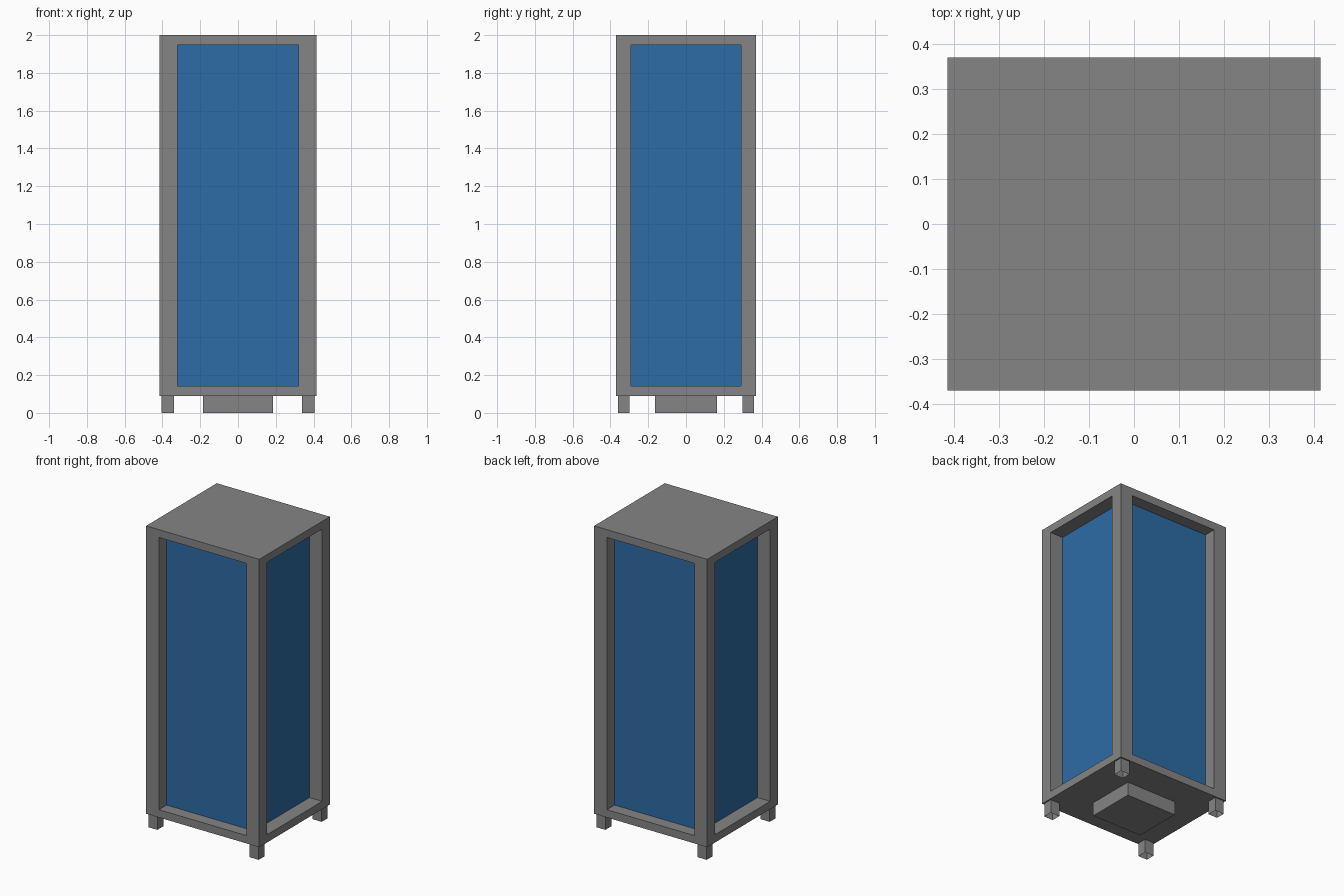
import bpy
import bmesh
from mathutils import Vector

cube = bpy.data.objects.get("Cube")
if cube:
    bpy.data.objects.remove(cube, do_unlink=True)


def material(name, rgb):
    mat = bpy.data.materials.new(name)
    mat.use_nodes = True
    colour = (*rgb, 1)
    mat.diffuse_color = colour
    mat.node_tree.nodes["Principled BSDF"].inputs["Base Color"].default_value = colour
    return mat


GREY = material("grey metal", (0.235, 0.235, 0.235))
BLUE = material("blue panel", (0.026, 0.15, 0.38))


def box_mesh(low, high):
    low, high = Vector(low), Vector(high)
    bm = bmesh.new()
    bmesh.ops.create_cube(bm, size=1)
    for v in bm.verts:
        v.co = (low + high) / 2 + v.co * (high - low)
    return bm


def finish(bm, name, mat):
    mesh = bpy.data.meshes.new(name)
    bm.to_mesh(mesh)
    bm.free()
    mesh.materials.append(mat)
    obj = bpy.data.objects.new(name, mesh)
    bpy.context.collection.objects.link(obj)
    return obj


# Outer size of the cabinet and inner size of the panel core
X, Y, Z0, Z1 = 0.415, 0.37, 0.09, 2.0
PX, PY, P0, P1 = 0.321, 0.29, 0.142, 1.948

# Frame: each side gets a window opening that runs in to the panel core
bm = box_mesh((-X, -Y, Z0), (X, Y, Z1))
for face in [f for f in bm.faces if abs(f.normal.z) < 0.5]:
    normal = face.normal.copy()
    bmesh.ops.inset_individual(bm, faces=[face], thickness=0.01)
    for v in face.verts:
        if abs(normal.x) < 0.5:
            v.co.x = PX if v.co.x > 0 else -PX
        else:
            v.co.y = PY if v.co.y > 0 else -PY
        v.co.z = P1 if v.co.z > 1 else P0
    inner = bmesh.ops.extrude_discrete_faces(bm, faces=[face])["faces"][0]
    depth = (X - PX) if abs(normal.x) > 0.5 else (Y - PY)
    for v in inner.verts:
        v.co -= normal * depth
    bmesh.ops.delete(bm, geom=[inner], context="FACES_ONLY")
finish(bm, "frame", GREY)

# Blue panels on all four sides
finish(box_mesh((-PX, -PY, P0), (PX, PY, P1)), "panels", BLUE)

# Plinth block under the base
finish(box_mesh((-0.185, -0.163, 0), (0.185, 0.163, Z0)), "base_block", GREY)

# Four hollow feet, open at the bottom
for side, sx in (("left", 1), ("right", -1)):
    for end, sy in (("front", -1), ("back", 1)):
        cx, cy = sx * 0.372, sy * 0.33
        bm = box_mesh((cx - 0.033, cy - 0.031, 0), (cx + 0.033, cy + 0.031, Z0))
        bottom = [f for f in bm.faces if f.normal.z < -0.5]
        bmesh.ops.delete(bm, geom=bottom, context="FACES_ONLY")
        finish(bm, f"{end}_{side}_foot", GREY)
